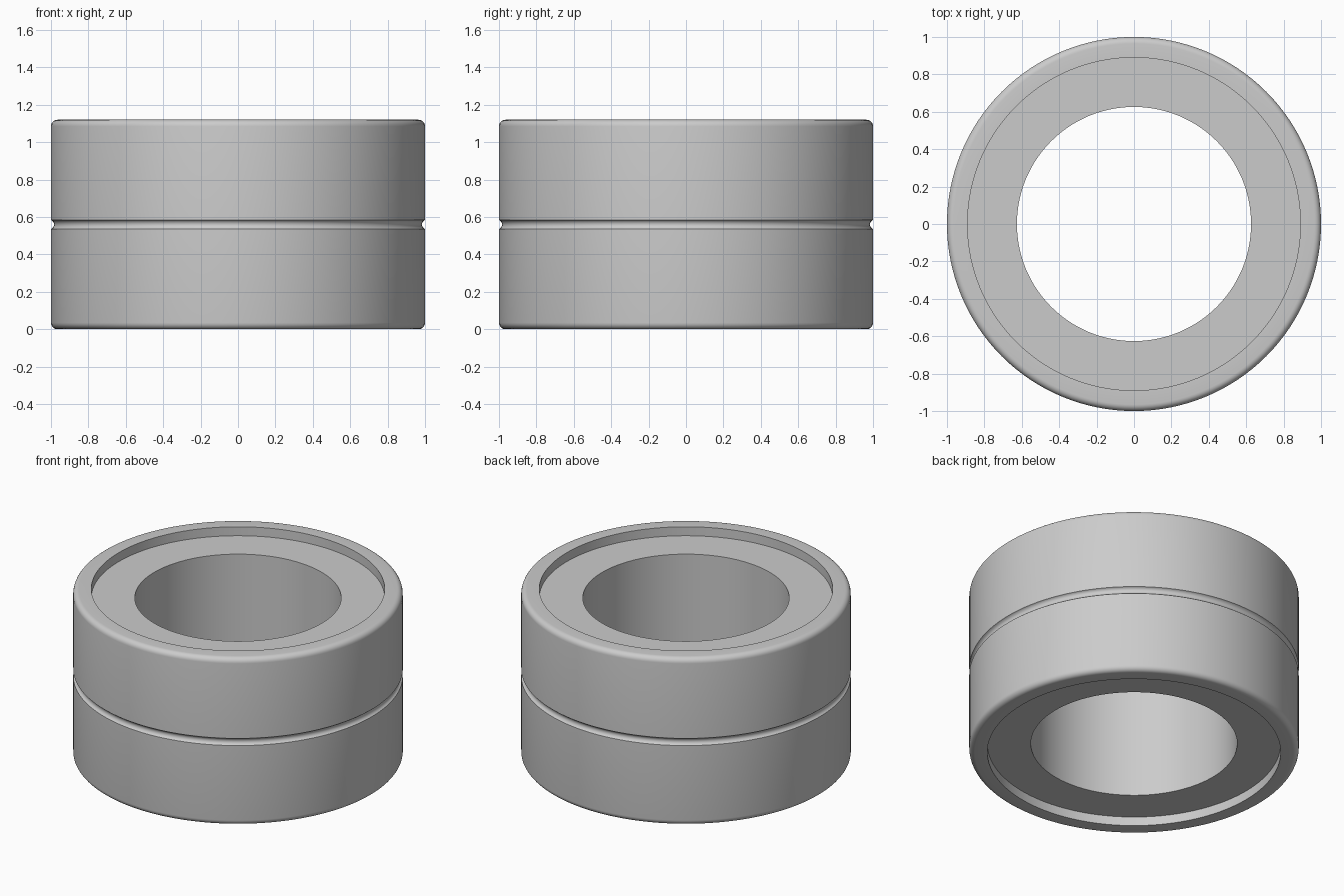
import bpy, bmesh, math
from mathutils import Vector, Matrix

if "Cube" in bpy.data.objects:
    bpy.data.objects.remove(bpy.data.objects["Cube"])

HEIGHT, OUTER, RECESS_R, BORE = 1.12, 1.0, 0.89, 0.626
RECESS_DEPTH, FILLET = 0.06, 0.035
GROOVE_HALF, GROOVE_DEPTH = 0.024, 0.016
SEGMENTS = 128
MID = HEIGHT / 2

metal = bpy.data.materials.new("plain grey metal")
metal.use_nodes = True
grey = (0.6, 0.6, 0.6, 1)
metal.diffuse_color = grey
metal.node_tree.nodes["Principled BSDF"].inputs["Base Color"].default_value = grey


def half_profile():
    """Lower half of the section, from mid bore to the middle of the groove."""
    pts = [(BORE, -MID + RECESS_DEPTH), (RECESS_R, -MID + RECESS_DEPTH), (RECESS_R, -MID)]
    # rounded outer rim
    for i in range(7):
        a = math.pi / 2 * i / 6
        pts.append((OUTER - FILLET + FILLET * math.sin(a),
                    -MID + FILLET - FILLET * math.cos(a)))
    # circular groove at mid height
    radius = (GROOVE_HALF ** 2 + GROOVE_DEPTH ** 2) / (2 * GROOVE_DEPTH)
    centre = OUTER - GROOVE_DEPTH + radius
    sweep = math.asin(GROOVE_HALF / radius)
    for i in range(6):
        a = sweep * (1 - i / 5)
        pts.append((centre - radius * math.cos(a), -radius * math.sin(a)))
    return pts


# Mirror the section and spin it into a closed ring
lower = half_profile()
section = lower + [(r, -z) for r, z in reversed(lower[:-1])]
bm = bmesh.new()
rings = []
for k in range(SEGMENTS):
    turn = Matrix.Rotation(2 * math.pi * k / SEGMENTS, 3, 'Z')
    rings.append([bm.verts.new(turn @ Vector((r, 0, z + MID))) for r, z in section])
count = len(section)
for k in range(SEGMENTS):
    a, b = rings[k], rings[(k + 1) % SEGMENTS]
    for j in range(count):
        n = (j + 1) % count
        bm.faces.new((a[j], b[j], b[n], a[n]))
bmesh.ops.recalc_face_normals(bm, faces=bm.faces)

mesh = bpy.data.meshes.new("grooved_ring")
bm.to_mesh(mesh)
bm.free()
mesh.materials.append(metal)
ring = bpy.data.objects.new("grooved_ring", mesh)
bpy.context.collection.objects.link(ring)

# Smooth curved walls while keeping the rim and groove edges crisp
bpy.ops.object.select_all(action='DESELECT')
ring.select_set(True)
bpy.context.view_layer.objects.active = ring
bpy.ops.object.shade_smooth_by_angle(angle=math.radians(30))
